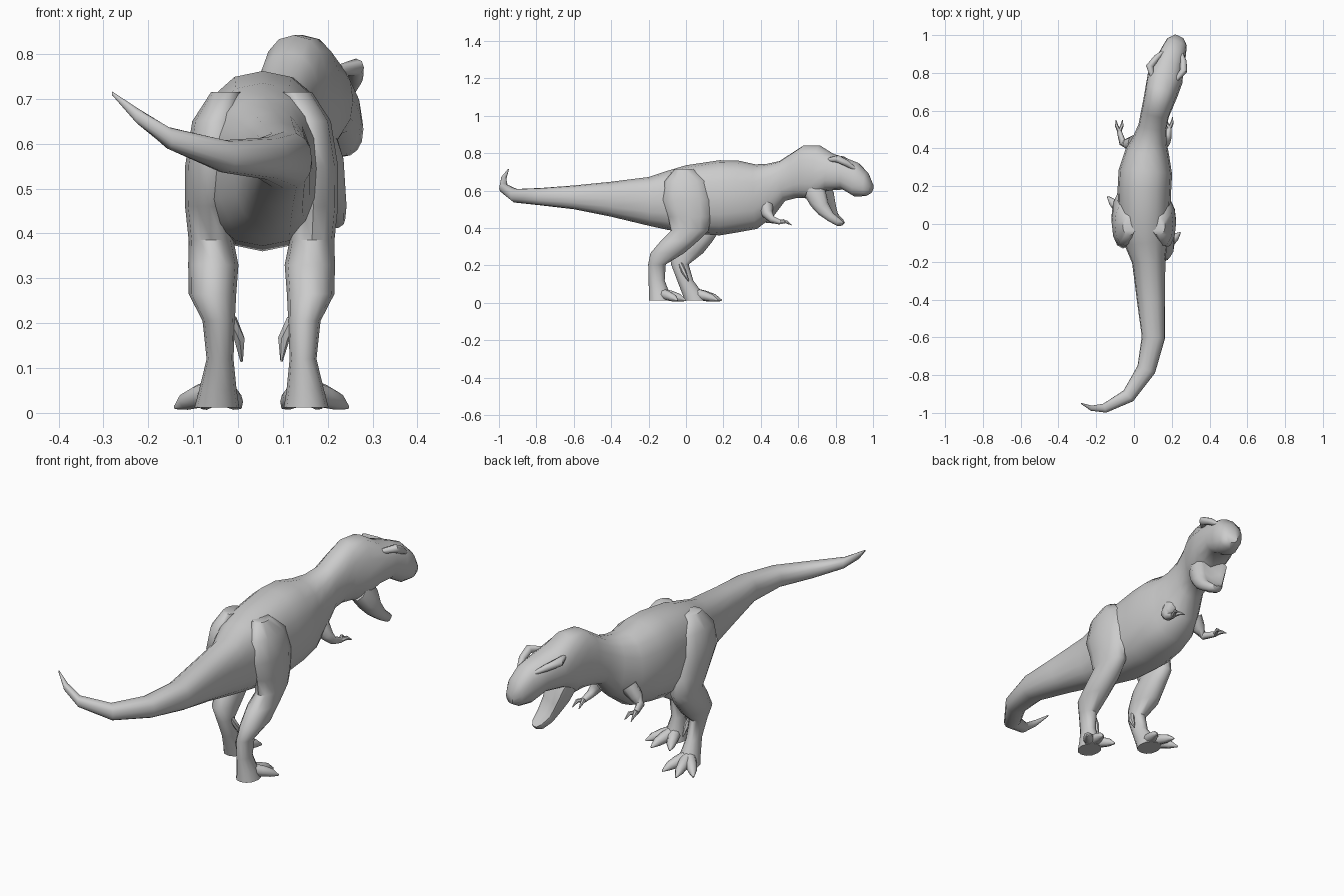
import bpy, bmesh, math
from mathutils import Vector

if "Cube" in bpy.data.objects:
    bpy.data.objects.remove(bpy.data.objects["Cube"])

# One plain skin colour
skin = bpy.data.materials.new("grey_skin")
skin.use_nodes = True
GREY = (0.6, 0.6, 0.6, 1)
skin.diffuse_color = GREY
skin.node_tree.nodes["Principled BSDF"].inputs["Base Color"].default_value = GREY


def ring(centre, side, up, sides, dent=0.0, power=0.85):
    """Rounded cross-section; dent hollows the upper half."""
    points = []
    for i in range(sides):
        angle = math.tau * i / sides
        c, s = math.cos(angle), math.sin(angle)
        u = math.copysign(abs(c) ** power, c)
        v = math.copysign(abs(s) ** power, s)
        if v > 0:
            v *= 1 - dent * (1 - abs(u))
        points.append(centre + side * u + up * v)
    return points


def loft(name, rings):
    """Skin a row of rings into a closed, smooth-shaded object."""
    bm = bmesh.new()
    loops = [[bm.verts.new(p) for p in r] for r in rings]
    n = len(loops[0])
    for a, b in zip(loops, loops[1:]):
        for i in range(n):
            j = (i + 1) % n
            bm.faces.new((a[i], a[j], b[j], b[i]))
    bm.faces.new(loops[0])
    bm.faces.new(loops[-1])
    bmesh.ops.recalc_face_normals(bm, faces=bm.faces)
    mesh = bpy.data.meshes.new(name)
    bm.to_mesh(mesh)
    bm.free()
    mesh.materials.append(skin)
    obj = bpy.data.objects.new(name, mesh)
    bpy.context.collection.objects.link(obj)
    bpy.ops.object.select_all(action="DESELECT")
    obj.select_set(True)
    bpy.context.view_layer.objects.active = obj
    bpy.ops.object.shade_smooth_by_angle(angle=math.radians(50))
    return obj


def spine_loft(name, rows, sides=16, dent=0.0):
    """Rows hold: centre x, half width, top y, top z, bottom y, bottom z."""
    tops = [Vector((x, ty, tz)) for x, w, ty, tz, by, bz in rows]
    bottoms = [Vector((x, by, bz)) for x, w, ty, tz, by, bz in rows]
    mids = [(t + b) / 2 for t, b in zip(tops, bottoms)]
    rings = []
    for i, row in enumerate(rows):
        along = mids[min(i + 1, len(rows) - 1)] - mids[max(i - 1, 0)]
        side = Vector((along.y, -along.x, 0)).normalized() * row[1]
        rings.append(ring(mids[i], side, (tops[i] - bottoms[i]) / 2, sides, dent))
    return loft(name, rings)


def tube(name, points, radii, sides=8):
    """Round limb following a path, with one radius per point."""
    path = [Vector(p) for p in points]
    rings = []
    for i, p in enumerate(path):
        along = path[min(i + 1, len(path) - 1)] - path[max(i - 1, 0)]
        turn = along.to_track_quat("Z", "Y")
        rings.append(ring(p, turn @ Vector((radii[i], 0, 0)),
                          turn @ Vector((0, radii[i], 0)), sides, power=1))
    return loft(name, rings)


# Tail, trunk, neck and upper head in one skin
spine_loft("body", [
    (-.28, .003, -.95, .716, -.95, .708),
    (-.225, .014, -.975, .68, -.975, .645),
    (-.155, .025, -.975, .637, -.975, .588),
    (-.03, .038, -.91, .608, -.91, .535),
    (.065, .05, -.77, .614, -.77, .52),
    (.103, .062, -.6, .627, -.6, .5),
    (.09, .075, -.4, .647, -.4, .46),
    (.078, .088, -.2, .672, -.2, .412),
    (.065, .115, -.1, .705, -.1, .39),
    (.055, .135, 0, .735, 0, .372),
    (.055, .142, .18, .762, .18, .36),
    (.06, .142, .28, .76, .27, .375),
    (.07, .118, .37, .74, .38, .395),
    (.085, .09, .43, .742, .47, .465),
    (.098, .075, .5, .757, .53, .545),
    (.11, .075, .57, .803, .59, .56),
    (.125, .08, .63, .842, .63, .56),
    (.145, .088, .715, .842, .68, .55),
    (.165, .095, .79, .795, .755, .6),
    (.188, .078, .86, .772, .84, .605),
    (.21, .068, .92, .748, .9, .568),
    (.228, .055, .968, .695, .96, .57),
    (.24, .027, .995, .635, .985, .585)])

# Open lower jaw with a hollow floor
spine_loft("lower_jaw", [
    (.15, .07, .74, .69, .645, .56),
    (.165, .078, .785, .62, .68, .51),
    (.18, .066, .79, .55, .72, .468),
    (.193, .052, .805, .49, .77, .432),
    (.205, .036, .838, .455, .81, .41),
    (.21, .015, .85, .435, .832, .412)], sides=12, dent=0.7)

# Brow ridges over the eyes
tube("left_brow", [(.22, .76, .765), (.262, .81, .77), (.262, .86, .745), (.25, .91, .71)],
     [.01, .02, .017, .008])
tube("right_brow", [(.1, .77, .765), (.083, .835, .765), (.12, .88, .745), (.165, .92, .72)],
     [.01, .02, .017, .008])

# Leg rows: x, y, z, half width, half depth
LEG = [(.13, -.01, .715, .035, .05), (.152, 0, .65, .055, .115),
       (.163, .005, .55, .06, .135), (.168, .02, .46, .055, .115),
       (.165, .02, .385, .05, .1), (.16, -.035, .33, .056, .1),
       (.162, -.1, .265, .053, .09), (.148, -.155, .205, .036, .047),
       (.145, -.157, .12, .03, .043), (.15, -.143, .05, .042, .055),
       (.152, -.138, .012, .05, .06)]
TOES = {"outer": (.245, -.045), "middle": (.185, 0), "inner": (.1, -.02)}


def build_leg(label, place):
    loft(label + "_leg", [
        ring(place(x, y, z), Vector((w, 0, 0)), Vector((0, d, 0)), 12, power=.95)
        for x, y, z, w, d in LEG])
    heel = Vector((.15, -.135))
    for toe, tip in TOES.items():
        tip = Vector(tip)
        knuckle, nail = heel.lerp(tip, .45), heel.lerp(tip, .75)
        tube(f"{label}_{toe}_toe",
             [place(*heel, .05), place(*knuckle, .037), place(*nail, .026), place(*tip, .012)],
             [.03, .026, .02, .004])
    # Small spur on the inner ankle
    tube(label + "_spur", [place(.12, -.15, .21), place(.102, -.148, .165), place(.097, -.14, .115)],
         [.012, .013, .003], 6)


def stand_back(x, y, z):
    return Vector((x, y, z))


def step_forward(x, y, z):
    # Mirrored leg, swung forward towards the foot
    return Vector((.105 - x, y + .195 * max(0, 1 - z / .55), z))


build_leg("left", stand_back)
build_leg("right", step_forward)

# Short arms with two claws each
ARMS = {
    "left": [(.135, .43, .52), (.165, .435, .475), (.18, .46, .445), (.187, .505, .43)],
    "right": [(0, .43, .52), (-.035, .425, .475), (-.06, .43, .445), (-.078, .49, .435)],
}
for label, path in ARMS.items():
    tube(label + "_arm", path, [.04, .03, .019, .013])
    wrist = Vector(path[-1])
    for finger, spread in (("outer", 1), ("inner", -1)):
        out = spread * (1 if label == "left" else -1)
        tube(f"{label}_{finger}_claw",
             [wrist, wrist + Vector((out * .014, .03, .004)),
              wrist + Vector((out * .017, .06, -.015))],
             [.011, .009, .002], 6)
